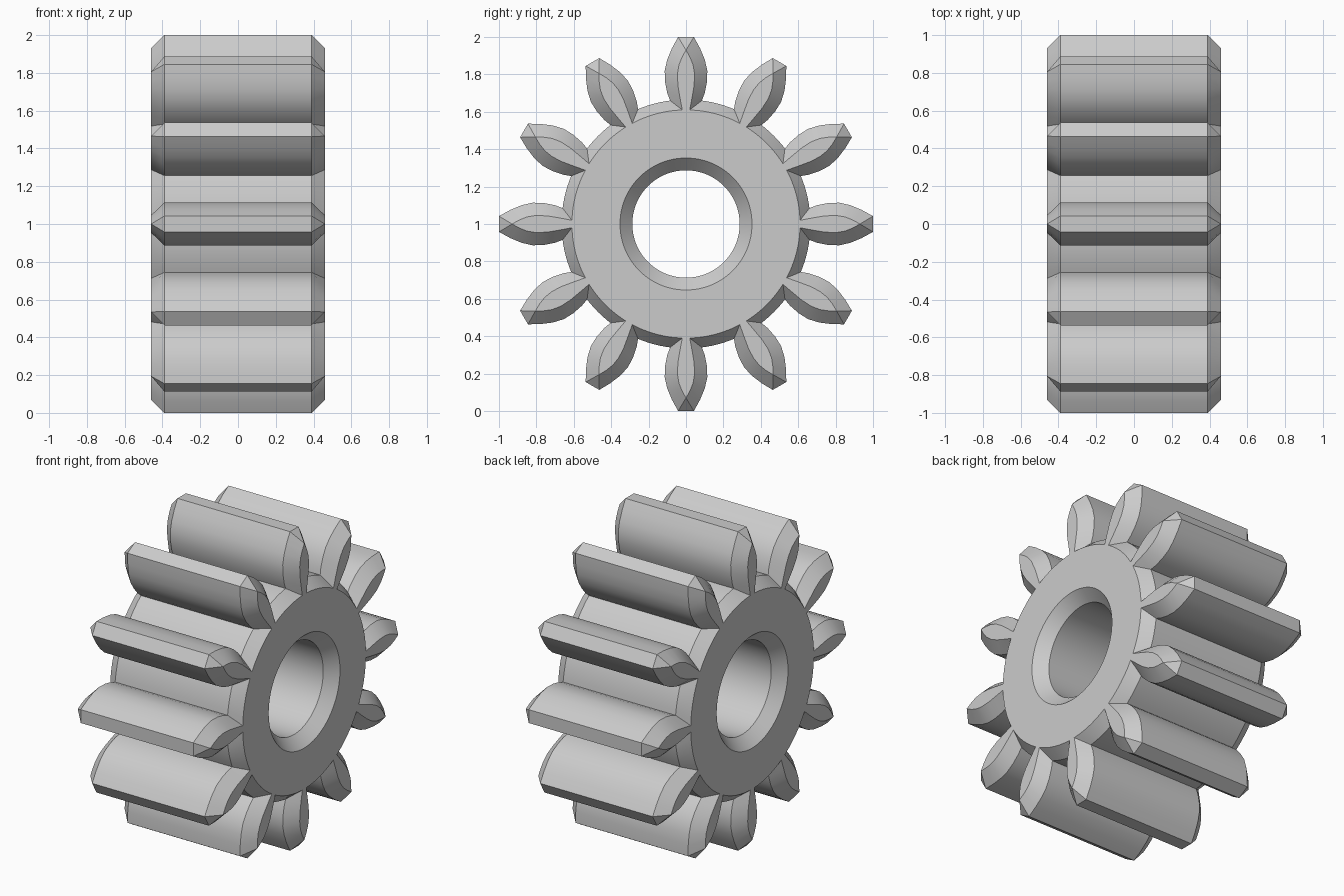
import bpy, bmesh
from math import pi, sin, cos, atan2, hypot, radians

TEETH, ARC = 12, 6
PITCH = 2 * pi / TEETH
FACE_X, RIM_X = 0.46, 0.39

# Half tooth profiles: (radius along tooth, half width), root to tip
OUTER = [(0.66, 0.085), (0.70, 0.10), (0.76, 0.112), (0.82, 0.114),
         (0.88, 0.10), (0.94, 0.075), (1.0, 0.042)]
INSET = [(0.61, 0.02), (0.68, 0.033), (0.74, 0.043), (0.80, 0.046),
         (0.85, 0.038), (0.89, 0.022), (0.93, 0.0)]
BORE, BORE_MOUTH = 0.287, 0.353
N = len(OUTER)
SECTOR = 2 * N + ARC - 1


def turn(p, a):
    return (p[0] * cos(a) - p[1] * sin(a), p[0] * sin(a) + p[1] * cos(a))


def root_angles(profile):
    """Angles across one root gap, from tooth corner to tooth corner."""
    a = atan2(profile[0][1], profile[0][0])
    return [a + (PITCH - 2 * a) * i / ARC for i in range(ARC + 1)]


def gear_loop(profile):
    """Closed outline: each tooth followed by its root arc."""
    r = hypot(*profile[0])
    tooth = [(x, -w) for x, w in profile] + [(x, w) for x, w in reversed(profile)]
    tooth += [(r * cos(a), r * sin(a)) for a in root_angles(profile)[1:-1]]
    return [turn(p, k * PITCH) for k in range(TEETH) for p in tooth]


def bore_loop(r):
    angles = root_angles(INSET)
    return [(r * cos(a + k * PITCH), r * sin(a + k * PITCH))
            for k in range(TEETH) for a in angles]


bm = bmesh.new()


def ring(points, x):
    return [bm.verts.new((x, y, z + 1)) for y, z in points]


def bridge(a, b):
    n = len(a)
    for i in range(n):
        j = (i + 1) % n
        bm.faces.new((a[i], a[j], b[j], b[i]))


outer, inset = gear_loop(OUTER), gear_loop(INSET)
rims, bores = [], []
for side in (-1, 1):
    rim = ring(outer, side * RIM_X)
    edge = ring(inset, side * FACE_X)
    mouth = ring(bore_loop(BORE_MOUTH), side * FACE_X)
    bore = ring(bore_loop(BORE), side * RIM_X)
    # Chamfers of the teeth and the bore
    bridge(rim, edge)
    bridge(mouth, bore)
    # Flat end: tooth tips and the disc around the bore
    disc = []
    for k in range(TEETH):
        s = k * SECTOR
        bm.faces.new(edge[s:s + 2 * N])
        disc += edge[s + 2 * N - 1:s + SECTOR] + [edge[(s + SECTOR) % len(edge)]]
    bridge(disc, mouth)
    rims.append(rim)
    bores.append(bore)

# Tooth flanks and bore wall
bridge(*rims)
bridge(*bores)
bmesh.ops.remove_doubles(bm, verts=bm.verts, dist=0.0005)
bmesh.ops.recalc_face_normals(bm, faces=bm.faces)

mesh = bpy.data.meshes.new("gear_wheel")
bm.to_mesh(mesh)
bm.free()

grey = bpy.data.materials.new("plain_grey")
grey.use_nodes = True
grey.diffuse_color = (0.6, 0.6, 0.6, 1)
grey.node_tree.nodes["Principled BSDF"].inputs["Base Color"].default_value = grey.diffuse_color
mesh.materials.append(grey)

cube = bpy.data.objects.get("Cube")
if cube:
    bpy.data.objects.remove(cube, do_unlink=True)

gear = bpy.data.objects.new("gear_wheel", mesh)
bpy.context.collection.objects.link(gear)
bpy.context.view_layer.objects.active = gear
gear.select_set(True)
bpy.ops.object.shade_smooth_by_angle(angle=radians(25))
